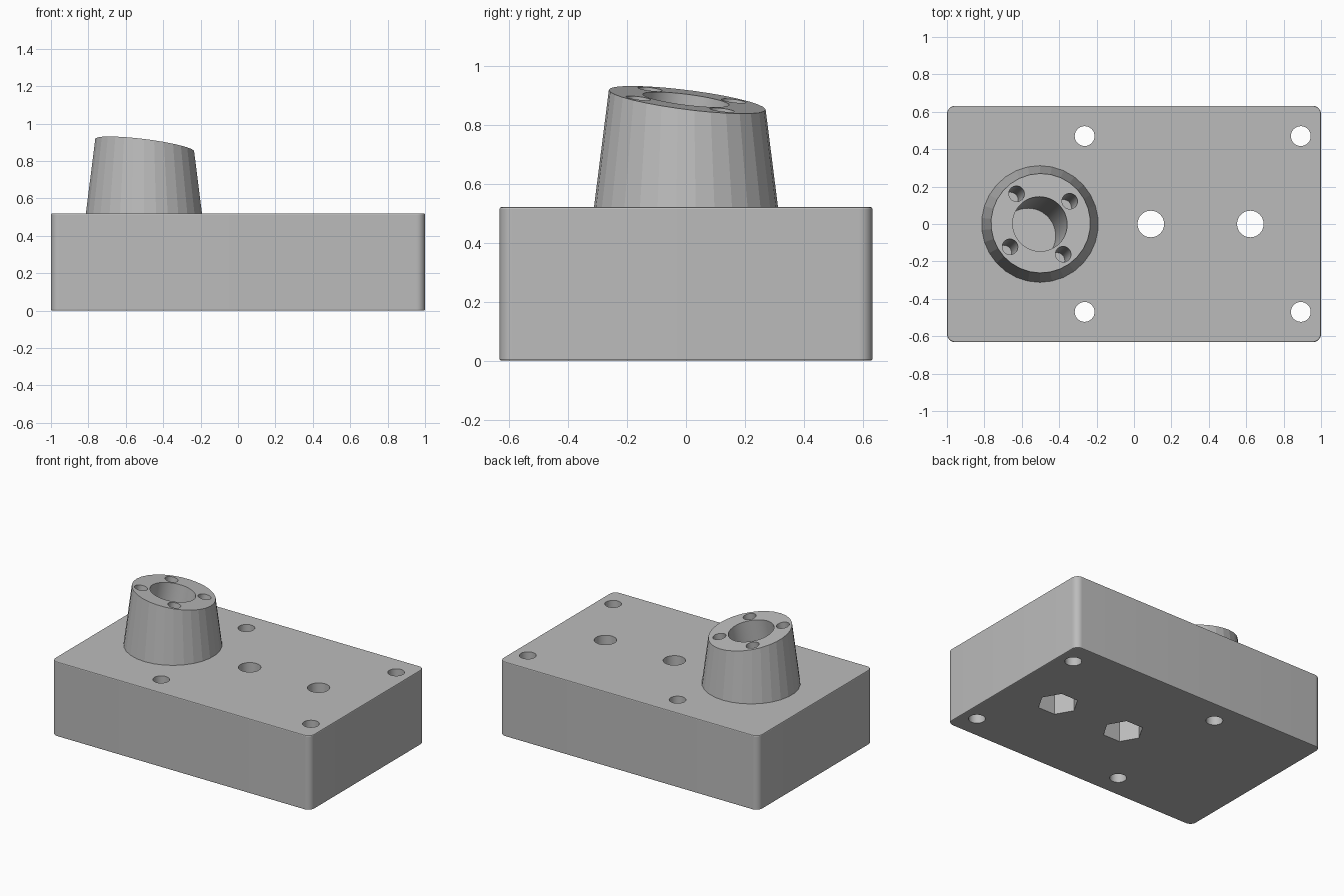
import bpy, bmesh, math
from mathutils import Vector, Matrix

if "Cube" in bpy.data.objects:
    bpy.data.objects.remove(bpy.data.objects["Cube"], do_unlink=True)

grey = bpy.data.materials.new("plain grey")
grey.use_nodes = True
colour = (0.5, 0.5, 0.5, 1)
grey.diffuse_color = colour
grey.node_tree.nodes["Principled BSDF"].inputs["Base Color"].default_value = colour

HEIGHT = 0.52
BOSS = Vector((-0.503, 0, 0.885))      # centre of the sloping boss face
NORMAL = Vector((0.125, 0.125, 1)).normalized()


def make_object(name, bm):
    mesh = bpy.data.meshes.new(name)
    bmesh.ops.recalc_face_normals(bm, faces=bm.faces)
    bm.to_mesh(mesh)
    bm.free()
    mesh.materials.append(grey)
    obj = bpy.data.objects.new(name, mesh)
    bpy.context.collection.objects.link(obj)
    return obj


def prism(name, radius, start, end, sides=48, top_radius=None):
    """Solid round or polygonal bar between two points."""
    axis = end - start
    turn = Vector((0, 0, 1)).rotation_difference(axis).to_matrix().to_4x4()
    bm = bmesh.new()
    bmesh.ops.create_cone(
        bm, cap_ends=True, segments=sides, radius1=radius,
        radius2=radius if top_radius is None else top_radius,
        depth=axis.length, matrix=Matrix.Translation((start + end) / 2) @ turn)
    return make_object(name, bm)


def combine(target, tool, operation):
    """Apply a boolean and discard the tool."""
    mod = target.modifiers.new(operation, 'BOOLEAN')
    mod.object, mod.operation, mod.solver = tool, operation, 'EXACT'
    bpy.context.view_layer.objects.active = target
    bpy.ops.object.modifier_apply(modifier=mod.name)
    bpy.data.objects.remove(tool, do_unlink=True)


# Block with rounded upright corners and finely eased rims
bm = bmesh.new()
bmesh.ops.create_cube(bm, size=1, matrix=Matrix.Translation((0, 0, HEIGHT / 2))
                      @ Matrix.Diagonal((2, 1.264, HEIGHT, 1)))
upright = [e for e in bm.edges if abs(e.verts[0].co.z - e.verts[1].co.z) > 0.1]
bmesh.ops.bevel(bm, geom=upright, offset=0.045, segments=10, profile=0.5, affect='EDGES')
rims = [e for e in bm.edges if abs(e.verts[0].co.z - e.verts[1].co.z) < 0.01]
bmesh.ops.bevel(bm, geom=rims, offset=0.006, segments=2, profile=0.5, affect='EDGES')
block = make_object("mounting_block", bm)

# Tapered boss, sliced off by a sloping plane
low, high = 0.4, 1.1
taper = lambda z: 0.312 - 0.127 * (z - HEIGHT)
boss = prism("boss", taper(low), Vector((BOSS.x, 0, low)), Vector((BOSS.x, 0, high)),
             sides=30, top_radius=taper(high))
bm = bmesh.new()
bm.from_mesh(boss.data)
cut = bmesh.ops.bisect_plane(bm, geom=bm.verts[:] + bm.edges[:] + bm.faces[:],
                             plane_co=BOSS, plane_no=NORMAL, clear_outer=True)
bmesh.ops.contextual_create(
    bm, geom=[g for g in cut["geom_cut"] if isinstance(g, bmesh.types.BMEdge)])
bmesh.ops.recalc_face_normals(bm, faces=bm.faces)
bm.to_mesh(boss.data)
bm.free()
combine(block, boss, 'UNION')


def drill(radius, start, end, sides=48):
    combine(block, prism("drill", radius, start, end, sides), 'DIFFERENCE')


# Four corner holes and two centre holes with hexagonal pockets underneath
for x in (-0.264, 0.892):
    for y in (-0.47, 0.47):
        drill(0.053, Vector((x, y, -0.1)), Vector((x, y, 0.7)))
for x in (0.09, 0.622):
    drill(0.071, Vector((x, 0, -0.1)), Vector((x, 0, 0.7)))
    pocket = prism("pocket", 0.13, Vector((0, 0, -0.1)), Vector((0, 0, 0.25)), sides=6)
    # Points of the hexagon lie along the block
    first = pocket.data.vertices[0].co
    pocket.data.transform(Matrix.Rotation(-math.atan2(first.y, first.x), 4, 'Z'))
    pocket.data.transform(Matrix.Translation((x, 0, 0)))
    combine(block, pocket, 'DIFFERENCE')

# Sloping bore and its ring of four screw holes
drill(0.147, BOSS + NORMAL * 0.2, BOSS - NORMAL * 0.5)
tilt = Vector((0, 0, 1)).rotation_difference(NORMAL)
for i in range(4):
    angle = math.radians(37.5 + 90 * i)
    spot = BOSS + tilt @ Vector((0.204 * math.cos(angle), 0.204 * math.sin(angle), 0))
    drill(0.042, spot + NORMAL * 0.2, spot - NORMAL * 0.27)

# Smooth the round holes and corners, keep the boss facets crisp
bpy.ops.object.select_all(action='DESELECT')
block.select_set(True)
bpy.context.view_layer.objects.active = block
bpy.ops.object.shade_smooth_by_angle(angle=math.radians(10))
